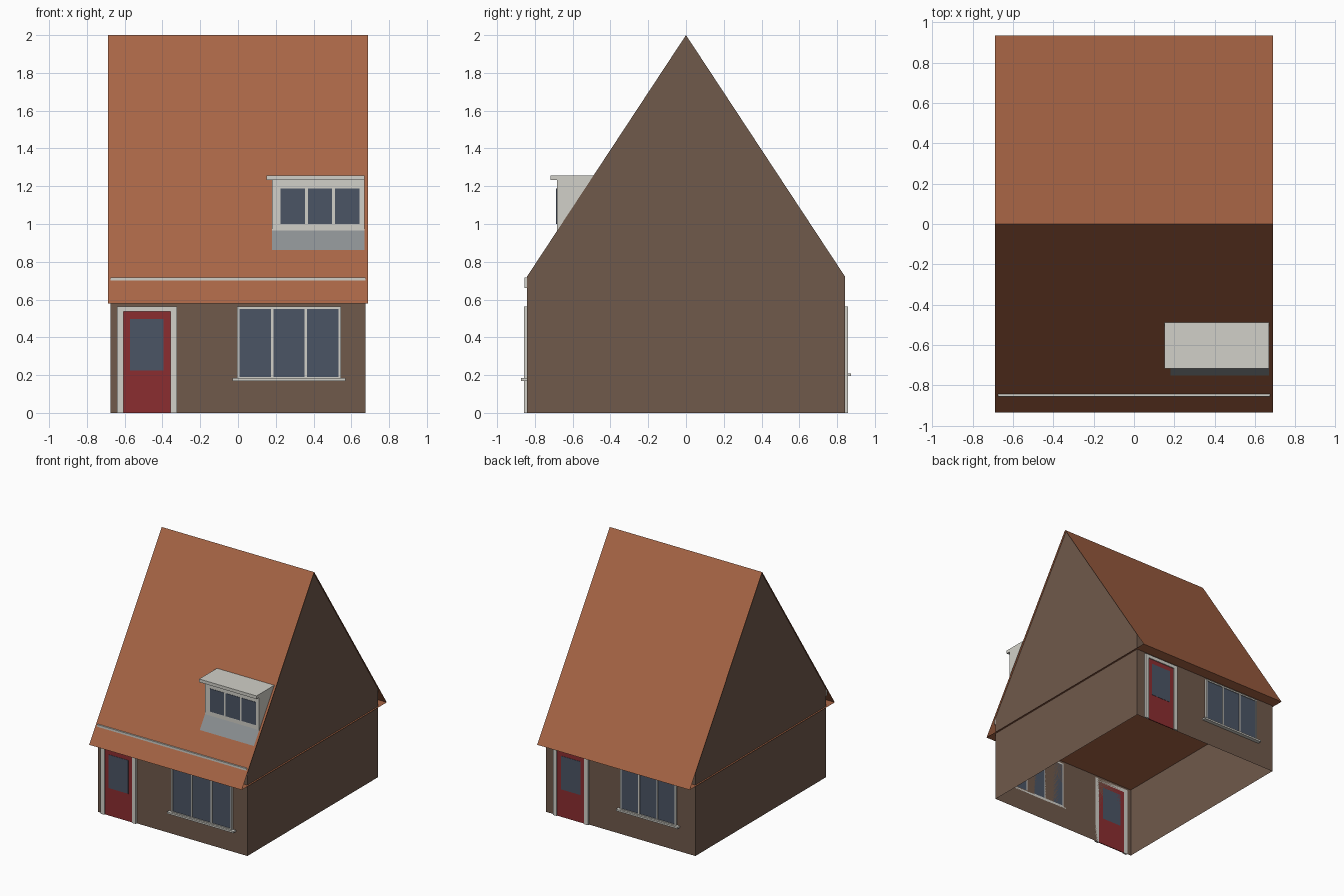
import bpy
import bmesh

if "Cube" in bpy.data.objects:
    bpy.data.objects.remove(bpy.data.objects["Cube"])


def material(name, rgb):
    m = bpy.data.materials.new(name)
    m.diffuse_color = (*rgb, 1)
    m.use_nodes = True
    m.node_tree.nodes["Principled BSDF"].inputs["Base Color"].default_value = m.diffuse_color
    return m


BRICK = material("brick", (0.16, 0.10, 0.07))
TILE = material("roof_tile", (0.39, 0.13, 0.06))
WHITE = material("white_paint", (0.64, 0.63, 0.58))
RED = material("red_paint", (0.26, 0.027, 0.03))
GLASS = material("glass", (0.07, 0.09, 0.13))
LEAD = material("lead", (0.26, 0.28, 0.29))


def mesh_object(name, verts, faces, mat):
    mesh = bpy.data.meshes.new(name)
    mesh.from_pydata(verts, [], faces)
    mesh.materials.append(mat)
    ob = bpy.data.objects.new(name, mesh)
    bpy.context.collection.objects.link(ob)
    return ob


def boxes(name, specs, mat, side=1):
    """Boxes given as (x0, x1, y0, y1, z0, z1); side=-1 turns them to the back."""
    bm = bmesh.new()
    for x0, x1, y0, y1, z0, z1 in specs:
        for v in bmesh.ops.create_cube(bm, size=1)["verts"]:
            v.co.x = side * (x0 if v.co.x < 0 else x1)
            v.co.y = side * (y0 if v.co.y < 0 else y1)
            v.co.z = z0 if v.co.z < 0 else z1
    ob = mesh_object(name, [], [], mat)
    bm.to_mesh(ob.data)
    bm.free()
    return ob


def extrude_x(name, profile, half, mat, x_mid=0, closed=True, caps=False):
    """Sweep a counter-clockwise (y, z) profile along x."""
    n = len(profile)
    verts = [(x_mid + s * half, y, z) for s in (-1, 1) for y, z in profile]
    faces = [(i, (i + 1) % n, n + (i + 1) % n, n + i) for i in range(n if closed else n - 1)]
    if caps:
        faces += [tuple(reversed(range(n))), tuple(range(n, 2 * n))]
    return mesh_object(name, verts, faces, mat)


W, D, EAVE = 0.675, 0.843, 0.72     # wall half width, half depth, wall top
SLOPE = (2 - EAVE) / D


def roof_z(y):
    return 2 - SLOPE * abs(y)


# Brick walls, open below and above
c = [(-W, -D), (W, -D), (W, D), (-W, D)]
mesh_object("walls", [(x, y, z) for z in (0, EAVE) for x, y in c],
            [(i, (i + 1) % 4, 4 + (i + 1) % 4, 4 + i) for i in range(4)], BRICK)

# Gable ends
for side, name in ((1, "right_gable"), (-1, "left_gable")):
    mesh_object(name, [(side * W, -side * D, EAVE), (side * W, side * D, EAVE), (side * W, 0, 2)],
                [(0, 1, 2)], BRICK)

# Thin roof slopes with a flat soffit, open at the ends
E = 0.936
extrude_x("roof", [(-E, roof_z(E)), (E, roof_z(E)), (0, 2)], 0.689, TILE)

# Gutter board breaking through the front slope
boxes("gutter", [(-W, W, -0.856, -D, 0.66, 0.718)], WHITE)


def panes(x0, x1, border, gap):
    w = (x1 - x0 - 2 * border - 2 * gap) / 3
    return [(x0 + border + i * (w + gap), x0 + border + i * (w + gap) + w) for i in range(3)]


def door(tag, x, side):
    front = -0.858
    boxes(tag + "_door_frame", [(x, x + 0.034, front, -D, 0, 0.564),
                                (x + 0.282, x + 0.317, front, -D, 0, 0.564),
                                (x + 0.034, x + 0.282, front, -D, 0.536, 0.564)], WHITE, side)
    boxes(tag + "_door", [(x + 0.034, x + 0.282, -0.850, -D, 0, 0.536)], RED, side)
    boxes(tag + "_door_glass", [(x + 0.068, x + 0.245, -0.852, -D, 0.225, 0.498)], GLASS, side)


def window(tag, x0, x1, z0, z1, side):
    front, b = -0.858, 0.012
    p = panes(x0, x1, b, b)
    bars = [(x0, x1, front, -D, z1 - b, z1), (x0, x1, front, -D, z0, z0 + b)]
    starts = [x0] + [q[1] for q in p]
    bars += [(s, s + b, front, -D, z0 + b, z1 - b) for s in starts]
    boxes(tag + "_window_frame", bars, WHITE, side)
    boxes(tag + "_window_glass", [(a, q, -0.852, -D, z0 + b, z1 - b) for a, q in p], GLASS, side)
    boxes(tag + "_window_sill", [(x0 - 0.026, x1 + 0.026, -0.874, -D, z0 - 0.008, z0 + 0.006)],
          WHITE, side)


# Doors and windows on both facades
door("front", -0.64, 1)
window("front", -0.004, 0.544, 0.178, 0.562, 1)
door("back", -0.602, -1)
window("back", 0.004, 0.510, 0.203, 0.562, -1)

# Dormer: wedge body, flat roof slab, three panes and lead apron
X0, X1, Y = 0.181, 0.670, -0.684
mid, half = (X0 + X1) / 2, (X1 - X0) / 2
top_y = -(2 - 1.235) / SLOPE
extrude_x("dormer_body", [(Y, roof_z(Y)), (top_y, 1.235), (Y, 1.235)], half, WHITE, mid, caps=True)
boxes("dormer_roof", [(0.152, X1, -0.718, -0.487, 1.232, 1.258)], WHITE)
boxes("dormer_glass", [(a, q, Y - 0.003, Y, 1.0, 1.187) for a, q in panes(0.226, 0.643, 0, 0.016)],
      GLASS)
extrude_x("dormer_apron", [(Y, roof_z(Y) + 0.004), (-0.752, roof_z(0.752) + 0.004)], half, LEAD, mid,
          closed=False).data.flip_normals()

# Consistent outward normals on the boxes
for ob in bpy.context.collection.objects:
    if len(ob.data.polygons) % 6 == 0:
        bm = bmesh.new()
        bm.from_mesh(ob.data)
        bmesh.ops.recalc_face_normals(bm, faces=bm.faces)
        bm.to_mesh(ob.data)
        bm.free()
